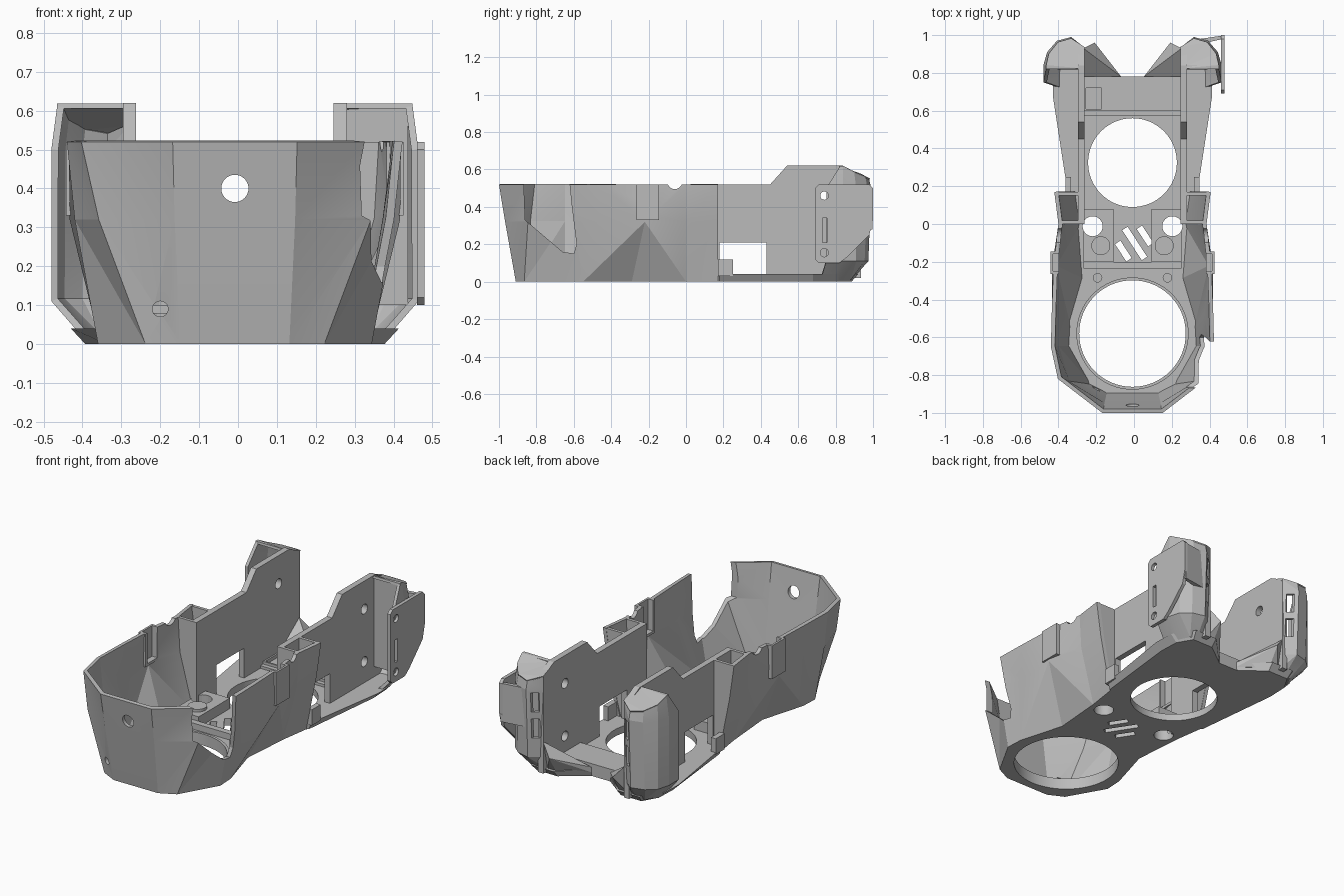
import bpy, bmesh, math
from mathutils import Matrix

AXIS = Matrix.Translation((-.008, 0, 0))  # plane of symmetry; the left bracket sticks out further

cube = bpy.data.objects.get("Cube")
if cube:
    bpy.data.objects.remove(cube, do_unlink=True)

grey = bpy.data.materials.new("light grey")
grey.use_nodes = True
grey.diffuse_color = (0.5, 0.5, 0.5, 1)
grey.node_tree.nodes["Principled BSDF"].inputs["Base Color"].default_value = (0.5, 0.5, 0.5, 1)


def finish(name, bm):
    me = bpy.data.meshes.new(name)
    bm.to_mesh(me)
    bm.free()
    me.transform(AXIS)
    me.materials.append(grey)
    ob = bpy.data.objects.new(name, me)
    bpy.context.collection.objects.link(ob)
    return ob


def apply(ob, kind, **settings):
    mod = ob.modifiers.new(kind, kind)
    for key, value in settings.items():
        setattr(mod, key, value)
    bpy.context.view_layer.objects.active = ob
    bpy.ops.object.modifier_apply(modifier=mod.name)


def cut(ob, *cutters):
    for c in cutters:
        apply(ob, "BOOLEAN", operation="DIFFERENCE", solver="EXACT", object=c)
        bpy.data.objects.remove(c, do_unlink=True)


def prism(name, axis, pts, a, b):
    """Extrude a 2D outline along an axis from a to b."""
    def place(p, d):
        q = list(p)
        q.insert("xyz".index(axis), d)
        return q
    bm = bmesh.new()
    lo = [bm.verts.new(place(p, a)) for p in pts]
    hi = [bm.verts.new(place(p, b)) for p in pts]
    bm.faces.new(lo)
    bm.faces.new(hi)
    for i in range(len(pts)):
        j = (i + 1) % len(pts)
        bm.faces.new((lo[i], lo[j], hi[j], hi[i]))
    bmesh.ops.recalc_face_normals(bm, faces=bm.faces)
    return finish(name, bm)


def circle(u, v, r, n=32):
    return [(u + r * math.cos(2 * math.pi * k / n), v + r * math.sin(2 * math.pi * k / n)) for k in range(n)]


def rect(u0, u1, v0, v1):
    return [(u0, v0), (u1, v0), (u1, v1), (u0, v1)]


def box(name, x0, x1, y0, y1, z0, z1):
    return prism(name, "z", rect(x0, x1, y0, y1), z0, z1)


def loft(name, rings, thickness):
    """Skin open rings, listed upward, folding each quad at its widest corner."""
    bm = bmesh.new()
    rows = [[bm.verts.new(p) for p in ring] for ring in rings]
    for lo, hi in zip(rows, rows[1:]):
        for i in range(len(lo) - 1):
            a, b, c, d = lo[i], hi[i], hi[i + 1], lo[i + 1]
            widest = max((a, b, c, d), key=lambda v: abs(v.co.x))
            for tri in (((a, b, d), (b, c, d)) if widest in (b, d) else ((a, b, c), (a, c, d))):
                bm.faces.new(tri)
    ob = finish(name, bm)
    apply(ob, "SOLIDIFY", thickness=thickness, offset=-1)
    return ob


def both(half):
    return half + [(-p[0],) + tuple(p[1:]) for p in reversed(half)]


# Faceted front basin wall, rear end to front end at three heights
low = [(.32, .17), (.295, 0), (.272, -.29), (.347, -.55), (.352, -.65), (.23, -.865), (.14, -.91)]
mid = [(.385, .17), (.38, 0), (.425, -.22), (.402, -.47), (.412, -.65), (.35, -.845), (.155, -.967)]
rim = [(.414, .17), (.392, 0), (.418, -.22), (.427, -.45), (.432, -.65), (.395, -.82), (.16, -1.0)]
shell = loft("basin_wall", [both([(x, y, z) for x, y in r]) for r, z in ((low, 0), (mid, .32), (rim, .52))], .022)
side_gap = [(-.87, .6), (-.86, .33), (-.66, .16), (-.60, .15), (-.585, .2), (-.61, .4), (-.63, .6)]
cut(shell,
    prism("gap_cutter", "x", side_gap, .2, .6),
    prism("front_hole_cutter", "y", circle(0, .40, .035), -1.1, -.8),
    prism("small_hole_cutter", "y", circle(-.192, .09, .02), -1.1, -.8),
    prism("scallop_cutter", "x", circle(-.06, .535, .04), -.6, .6))

# Floor plate with a flared rear edge
rear_low = [(.06, .78), (.20, .885), (.33, .885), (.38, .80), (.385, .68)]
rear_high = [(.06, .78), (.20, .92), (.34, .92), (.418, .80), (.422, .68), (.345, .18)]
bm = bmesh.new()
rows = []
for z, half in ((0, rear_low + [(.33, .18)] + low), (.04, rear_high + low)):
    rows.append([bm.verts.new((x, y, z)) for x, y in both(half)])
for row in rows:
    bm.faces.new(row)
n = len(rows[0])
for i in range(n):
    j = (i + 1) % n
    bm.faces.new((rows[0][i], rows[0][j], rows[1][j], rows[1][i]))
bmesh.ops.recalc_face_normals(bm, faces=bm.faces)
bmesh.ops.triangulate(bm, faces=[f for f in bm.faces if len(f.verts) > 4])
floor = finish("floor_plate", bm)
cut(floor,
    prism("large_hole_cutter", "z", circle(0, -.58, .282, 64), -.1, .2),
    prism("rear_hole_cutter", "z", circle(0, .325, .235, 64), -.1, .2))
for s in (-1, 1):
    cut(floor, prism("bolt_cutter", "z", circle(s * .211, -.012, .053), -.1, .2))
for x, y, length in ((-.052, -.15, .11), (.008, -.11, .19), (.063, -.07, .11)):
    slot = prism("vent_cutter", "z", rect(-length / 2, length / 2, -.017, .017), -.1, .2)
    slot.data.transform(Matrix.Translation((x, y, 0)) @ Matrix.Rotation(-math.radians(57), 4, "Z"))
    cut(floor, slot)

# Raised lip around the large opening
lip = prism("large_opening_lip", "z", circle(0, -.58, .297, 64), .02, .065)
cut(lip, prism("lip_cutter", "z", circle(0, -.58, .282, 64), -.1, .2))

# Cross bars on the floor
box("middle_bar", -.26, .26, -.235, -.20, .03, .075)
box("rear_bar", -.255, .255, .575, .60, .03, .055)
deck = box("rear_deck", -.255, .255, .60, .78, .03, .07)
cut(deck, box("deck_cutter", -.245, -.165, .61, .72, .05, .2))

wall_profile = [(0, .02), (.935, .02), (.935, .57), (.84, .62), (.54, .62), (.45, .52), (0, .52)]
tower_rings = [
    [(.254, .87, .01), (.31, .885, .01), (.35, .88, .01), (.38, .82, .01), (.385, .77, .01), (.385, .72, .01)],
    [(.254, .92, .11), (.325, .975, .11), (.40, .955, .11), (.452, .91, .11), (.472, .84, .11), (.472, .75, .11)],
    [(.254, .935, .50), (.325, .99, .50), (.40, .97, .50), (.452, .91, .50), (.472, .84, .50), (.472, .75, .50)],
    [(.254, .935, .57), (.325, .98, .545), (.395, .96, .555), (.443, .90, .58), (.457, .84, .612), (.457, .82, .612)],
]

for s, side in ((-1, "right"), (1, "left")):
    def span(x0, x1):
        return sorted((s * x0, s * x1))

    # Upright inner wall with window and bolt holes
    wall = prism(side + "_inner_wall", "x", wall_profile, *span(.254, .288))
    cut(wall,
        prism("window_cutter", "x", rect(.18, .43, .04, .21), *span(.2, .36)),
        prism("hole_cutter", "x", circle(.74, .46, .028), *span(.2, .36)))
    if s > 0:
        cut(wall, prism("hole_cutter", "x", circle(.74, .16, .028), .2, .36))

    # Partitions closing the pocket between the inner and outer walls
    for y, top, middle in ((0, .38, .365), (.152, .405, .375)):
        pts = [(.26, .02), (.295, .02), (middle, .32), (top, .52), (.26, .52)]
        prism(side + "_partition", "y", [(s * x, z) for x, z in pts], y, y + .018)

    # Pocket in the side wall, bulging outward and open to the inside
    boss = box(side + "_wall_boss", *span(.39, .434), -.265, -.145, .33, .52)
    for part in (shell, boss):
        cut(part, box("pocket_cutter", *span(.34, .422), -.25, -.16, .345, .6))
    box(side + "_floor_tab", *span(.325, .355), .17, .25, .03, .12)

    # Rear tower skin and its cap
    rings = [[(s * x, y, z) for x, y, z in r] for r in tower_rings]
    if s < 0:
        rings = [r[::-1] for r in rings]
    tower = loft(side + "_tower", rings, .018)
    for z in (.22, .37):
        cut(tower, box("slot_cutter", *span(.272, .307), .85, 1.1, z, z + .11))
    bm = bmesh.new()
    bm.faces.new([bm.verts.new(p) for p in rings[-1] + [(s * .254, .82, .612)]])
    bmesh.ops.triangulate(bm, faces=bm.faces)
    bmesh.ops.recalc_face_normals(bm, faces=bm.faces)
    cap = finish(side + "_tower_cap", bm)
    apply(cap, "SOLIDIFY", thickness=.014, offset=0)

    # Sloped wedge joining the tower to the floor
    bm = bmesh.new()
    wedge = [(.06, .78, .05), (.26, .78, .09), (.26, .93, .20), (.20, .96, .13)]
    for x, y, z in wedge:
        bm.verts.new((s * x, y, z))
        bm.verts.new((s * x, min(y, .89), .02))
    bmesh.ops.convex_hull(bm, input=bm.verts)
    finish(side + "_tower_wedge", bm)

    # Raised pad with a through hole and a round boss
    pad = box(side + "_mount_pad", *span(.10, .26), -.20, .08, .03, .10)
    cut(pad, prism("pad_cutter", "z", circle(s * .211, -.012, .053), -.1, .2))
    prism(side + "_pad_boss", "z", circle(s * .168, -.115, .05), .09, .115)
    prism(side + "_screw_boss", "z", circle(s * .185, -.285, .025, 20), .03, .08)

# Front panel, bracket plate and rear flange on the left tower
box("left_tower_panel", .28, .445, .825, .84, .10, .615)
bracket = [(.69, .12), (.71, .10), (.82, .10), (.86, .13), (.98, .25), (1.0, .33),
           (1.0, .50), (.98, .52), (.71, .52), (.69, .50)]
plate = prism("left_bracket_plate", "x", bracket, .468, .488)
cut(plate,
    prism("plate_cutter", "x", circle(.74, .46, .022), .4, .6),
    prism("plate_cutter", "x", circle(.74, .155, .022), .4, .6),
    prism("plate_cutter", "x", rect(.73, .755, .21, .34), .4, .6))
prism("left_bracket_flange", "z", [(.325, .975), (.48, .998), (.48, .98), (.39, .96)], .28, .50)

# Soft shading with crisp edges on the skins
bpy.ops.object.select_all(action="DESELECT")
for ob in bpy.data.objects:
    if ob.type == "MESH" and ob.name.endswith(("tower", "lip", "plate", "basin_wall")):
        ob.select_set(True)
        bpy.context.view_layer.objects.active = ob
bpy.ops.object.shade_smooth_by_angle(angle=math.radians(12))
